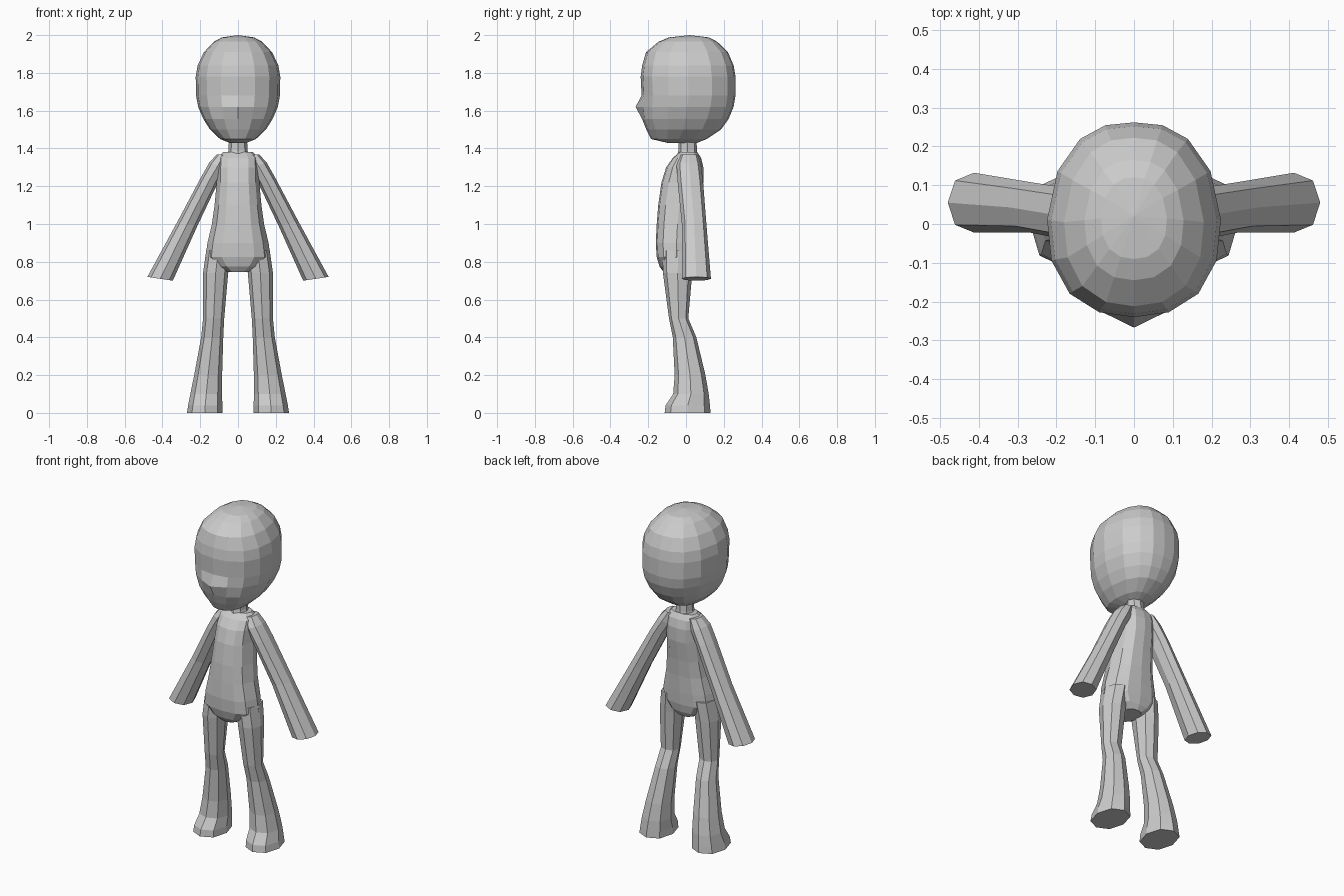
import bpy, bmesh, math

clay = bpy.data.materials.new("light grey clay")
clay.diffuse_color = (0.6, 0.6, 0.6, 1)

# Half outlines (x, y) from front centre to back centre, unit sized
HEAD = [(0, -1), (.40, -.95), (.74, -.76), (.95, -.42), (1, 0), (.88, .5), (.62, .83), (.33, .97), (0, 1)]
BODY = [(0, -1), (.5, -.93), (.82, -.65), (1, 0), (.85, .6), (.5, .93), (0, 1)]
LIMB = [(0, -1), (.72, -.74), (1, 0), (.72, .74), (0, 1)]


def full(half):
    return half + [(-x, y) for x, y in half[-2:0:-1]]


def loft(name, outline, rings, top=None, mirror=False):
    """Rings are (z, x_min, x_max, y_front, y_back, tilt); tilt raises the outer side."""
    bm = bmesh.new()
    rows = []
    for z, x0, x1, y0, y1, tilt in rings:
        cx, rx, cy, ry = (x0 + x1) / 2, (x1 - x0) / 2, (y0 + y1) / 2, (y1 - y0) / 2
        rows.append([bm.verts.new((cx + x * rx, cy + y * ry, z + x * tilt)) for x, y in outline])
    n = len(outline)
    for a, b in zip(rows, rows[1:]):
        for i in range(n):
            j = (i + 1) % n
            bm.faces.new((a[i], a[j], b[j], b[i]))
    bm.faces.new(rows[0][::-1])
    if top:
        tip = bm.verts.new(top)
        for i in range(n):
            bm.faces.new((rows[-1][i], rows[-1][(i + 1) % n], tip))
    else:
        bm.faces.new(rows[-1])
    bmesh.ops.recalc_face_normals(bm, faces=bm.faces)
    me = bpy.data.meshes.new(name)
    bm.to_mesh(me)
    bm.free()
    me.materials.append(clay)
    ob = bpy.data.objects.new(name, me)
    bpy.context.collection.objects.link(ob)
    if mirror:
        ob.modifiers.new("mirror", 'MIRROR')
    return ob


def centred(rows):
    return [(z, -w, w, f, b, 0) for z, w, f, b in rows]


# Head: z, half width, front, back
head = loft("head", full(HEAD), centred([
    (1.43, .045, -.10, .06), (1.45, .095, -.185, .11), (1.50, .148, -.21, .185),
    (1.555, .183, -.232, .225), (1.62, .211, -.238, .252), (1.68, .222, -.235, .262),
    (1.78, .224, -.24, .262), (1.84, .214, -.232, .252), (1.91, .18, -.212, .222),
    (1.965, .128, -.145, .165), (1.988, .085, -.09, .12)]), top=(0, .02, 2.0))
# Pointed nose on the front centre line
for v in head.data.vertices:
    if v.co.y < -.2 and abs(v.co.x) < .01 and abs(v.co.z - 1.62) < .01:
        v.co.y = -.267

loft("neck", full(LIMB), centred([
    (1.35, .062, -.05, .065), (1.39, .05, -.04, .058), (1.46, .048, -.04, .055)]))

# Torso with a narrow pelvis underside
loft("torso", full(BODY), centred([
    (.745, .06, -.118, .03), (.775, .12, -.14, .045), (.825, .172, -.155, .055),
    (.90, .162, -.16, .06), (1.0, .138, -.155, .065), (1.10, .124, -.147, .075),
    (1.22, .113, -.13, .092), (1.30, .112, -.105, .092), (1.35, .108, -.07, .08),
    (1.38, .08, -.035, .06)]))

# Arms: horizontal sections down to a tilted flat end
loft("arms", full(LIMB), [
    (.71, .345, .48, -.022, .132, .01), (1.0, .215, .322, -.022, .108, .01),
    (1.23, .108, .197, -.045, .09, .015), (1.31, .06, .152, -.05, .08, .015),
    (1.365, .04, .112, -.03, .065, .004)], mirror=True)

# Legs with bent knee and flared foot
loft("legs", full(LIMB), [
    (0, .082, .27, -.113, .13, 0), (.04, .083, .264, -.108, .127, 0),
    (.10, .084, .252, -.068, .12, 0), (.20, .084, .232, -.06, .103, 0),
    (.40, .078, .195, -.07, .055, 0), (.50, .073, .185, -.09, .012, 0),
    (.74, .052, .185, -.122, .033, 0), (.86, .04, .168, -.125, .045, 0)], mirror=True)
